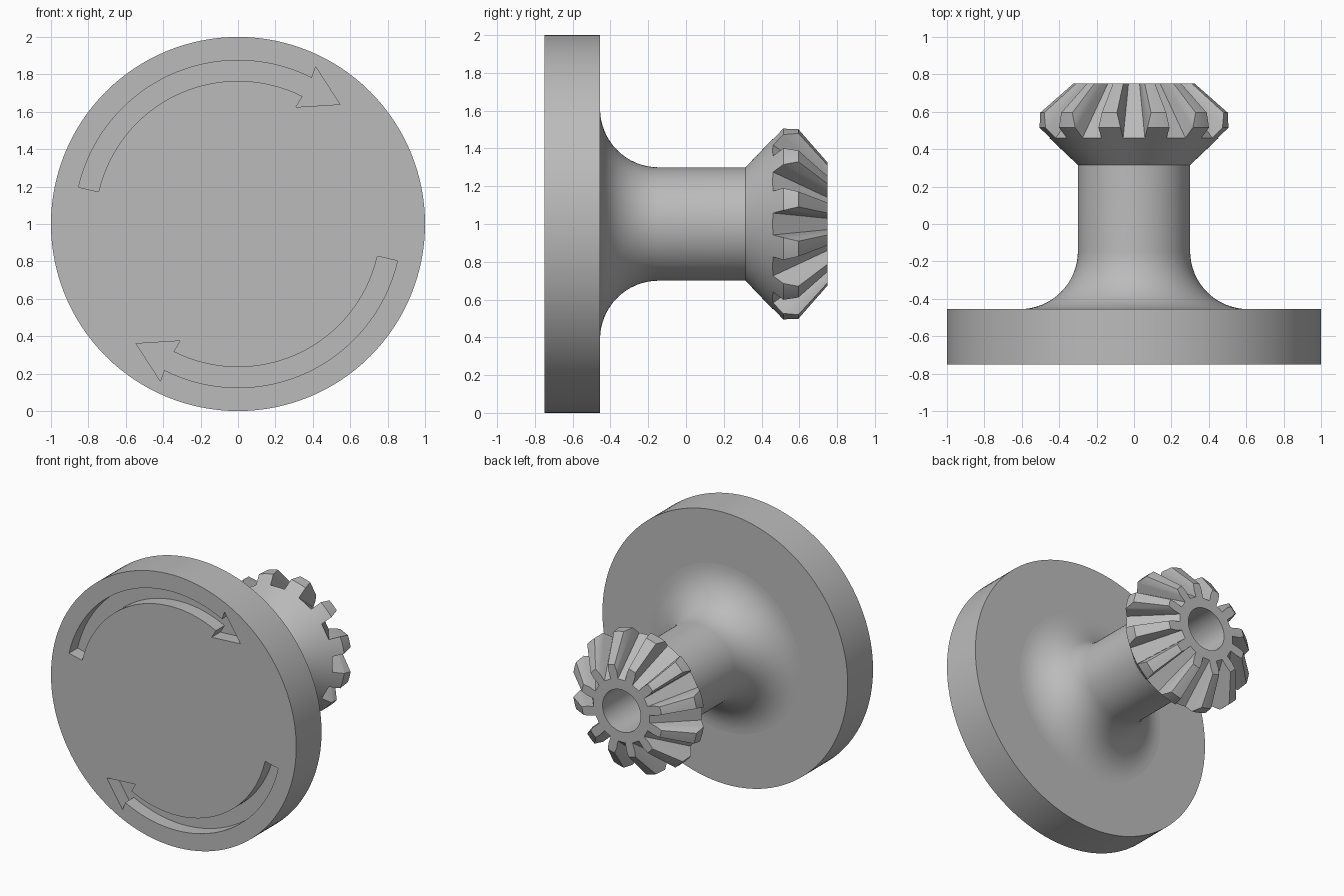
import bpy, bmesh, math
from mathutils import Vector, Matrix

if "Cube" in bpy.data.objects:
    bpy.data.objects.remove(bpy.data.objects["Cube"], do_unlink=True)

AXIS_Z = 1.0      # height of the turning axis
TEETH = 12
APEX_Y = 1.05     # point where all tooth flanks converge

grey = bpy.data.materials.new("light_grey")
grey.use_nodes = True
grey.diffuse_color = (0.5, 0.5, 0.5, 1)
grey.node_tree.nodes["Principled BSDF"].inputs["Base Color"].default_value = grey.diffuse_color


def make_object(name, bm):
    bmesh.ops.recalc_face_normals(bm, faces=bm.faces)
    mesh = bpy.data.meshes.new(name)
    bm.to_mesh(mesh)
    bm.free()
    mesh.materials.append(grey)
    obj = bpy.data.objects.new(name, mesh)
    bpy.context.collection.objects.link(obj)
    return obj


def lathe(name, profile, steps=128):
    """Turn (radius, y) points around the horizontal axis."""
    bm = bmesh.new()
    verts = [bm.verts.new((r, y, AXIS_Z)) for r, y in profile]
    for a, b in zip(verts, verts[1:]):
        bm.edges.new((a, b))
    bmesh.ops.spin(bm, geom=bm.verts[:] + bm.edges[:], cent=(0, 0, AXIS_Z),
                   axis=(0, 1, 0), angle=math.tau, steps=steps)
    bmesh.ops.remove_doubles(bm, verts=bm.verts, dist=0.0001)
    return make_object(name, bm)


def add_prism(bm, front, back):
    """Close a solid between two matching outlines."""
    a = [bm.verts.new(p) for p in front]
    b = [bm.verts.new(p) for p in back]
    bm.faces.new(a)
    bm.faces.new(b[::-1])
    for i in range(len(a)):
        j = (i + 1) % len(a)
        bm.faces.new((a[j], a[i], b[i], b[j]))


def cut(obj, cutter):
    cutter.hide_render = True
    mod = obj.modifiers.new("cut", "BOOLEAN")
    mod.operation = "DIFFERENCE"
    mod.solver = "EXACT"
    mod.object = cutter
    bpy.ops.object.select_all(action="DESELECT")
    bpy.context.view_layer.objects.active = obj
    obj.select_set(True)
    bpy.ops.object.modifier_apply(modifier=mod.name)
    bpy.data.objects.remove(cutter, do_unlink=True)
    bpy.ops.object.shade_smooth_by_angle(angle=math.radians(25))


# Round knob plate
plate = lathe("knob_plate", [(0, -0.75), (1, -0.75), (1, -0.455), (0, -0.455)])

# Two recessed direction arrows, half a turn apart
def polar(radius, degrees):
    a = math.radians(degrees)
    return Vector((radius * math.cos(a), 0, radius * math.sin(a)))

SPAN = [167 - (167 - 63.2) * i / 32 for i in range(33)]
arrow = [polar(0.875, a) for a in SPAN]
arrow += [polar(0.937, 63.7), polar(0.84, 49.6), polar(0.698, 63.6)]
arrow += [polar(0.765, a) for a in reversed(SPAN)]

bm = bmesh.new()
for turn in (0, math.pi):
    rot = Matrix.Rotation(turn, 3, "Y")
    flat = [rot @ p + Vector((0, 0, AXIS_Z)) for p in arrow]
    add_prism(bm, [p + Vector((0, -0.8, 0)) for p in flat],
              [p + Vector((0, -0.65, 0)) for p in flat])
cut(plate, make_object("arrow_cutter", bm))

# Shaft with flared foot, gear blank and blind bore
flare = []
for i in range(17):
    a = math.pi / 2 * i / 16
    flare.append((0.61 - 0.31 * math.sin(a), -0.145 - 0.31 * math.cos(a)))
blank = [(0.3, 0.315), (0.51, 0.515), (0.51, 0.595), (0.33, 0.75)]
bore = [(0.155, 0.75), (0.155, -0.4), (0, -0.4)]
spindle = lathe("shaft_and_bevel_gear", [(0, -0.455)] + flare + blank + bore)

# Tapered gaps between the teeth: (height above root, half width)
GAP = [(0, 0.058), (0.055, 0.072), (0.1, 0.102), (0.14, 0.135)]
outline = [(-w, t) for t, w in GAP] + [(w, t) for t, w in reversed(GAP)]


def gap_section(scale, rot):
    pts = [Vector((w, t - 0.59, t + 0.45)) * scale for w, t in outline]
    return [rot @ p + Vector((0, APEX_Y, AXIS_Z)) for p in pts]


bm = bmesh.new()
for k in range(TEETH):
    rot = Matrix.Rotation(math.tau * k / TEETH, 3, "Y")
    add_prism(bm, gap_section(1.15, rot), gap_section(0.4, rot))
cut(spindle, make_object("tooth_gap_cutter", bm))
